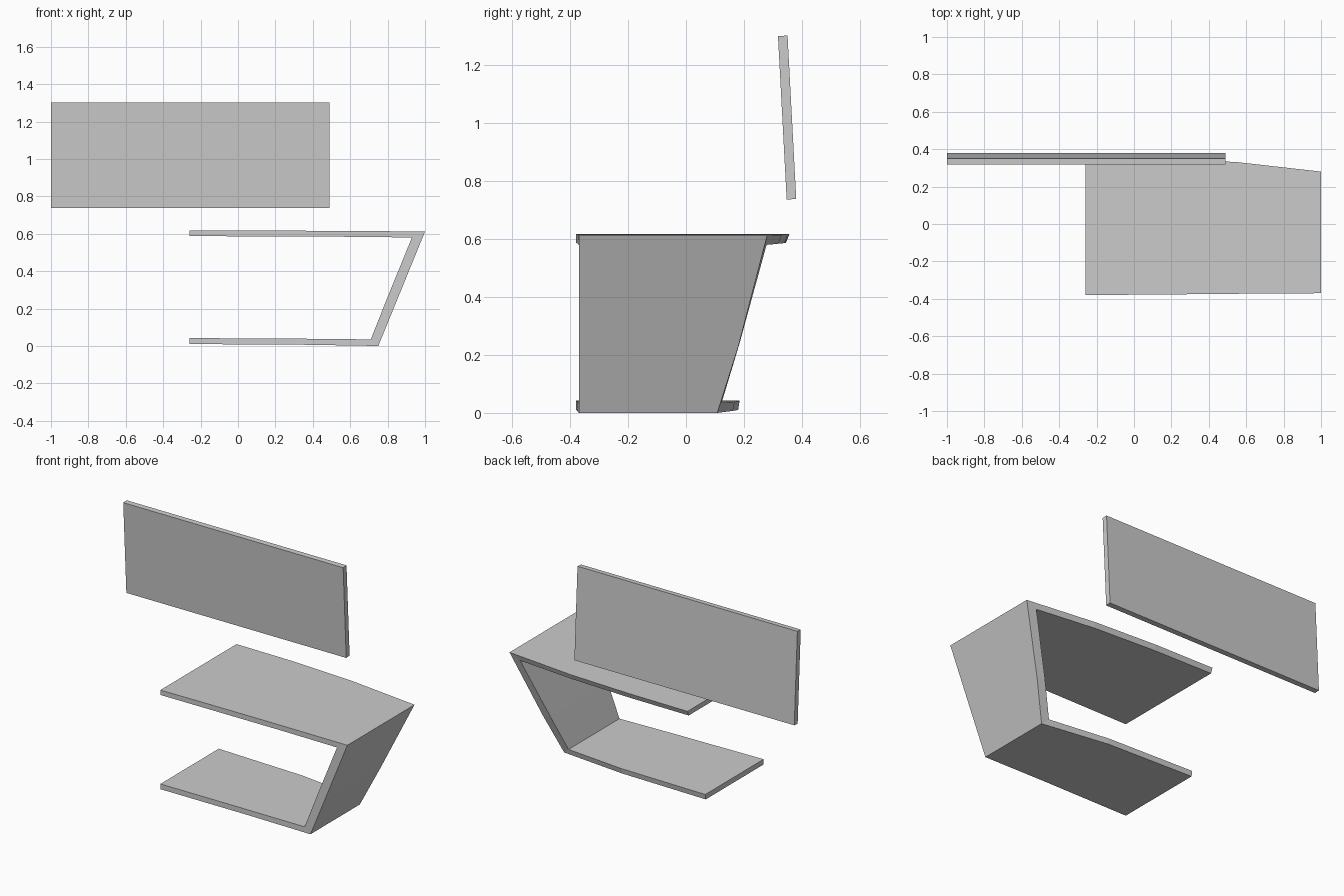
import bpy
import bmesh
from math import atan2
from mathutils import Vector

cube = bpy.data.objects.get("Cube")
if cube:
    bpy.data.objects.remove(cube, do_unlink=True)

# Single grey finish
grey = bpy.data.materials.new("light_grey")
grey.use_nodes = True
colour = (0.6, 0.6, 0.6, 1)
grey.diffuse_color = colour
grey.node_tree.nodes["Principled BSDF"].inputs["Base Color"].default_value = colour


def add_object(name, bm):
    bmesh.ops.recalc_face_normals(bm, faces=bm.faces)
    mesh = bpy.data.meshes.new(name)
    bm.to_mesh(mesh)
    bm.free()
    mesh.materials.append(grey)
    obj = bpy.data.objects.new(name, mesh)
    bpy.context.collection.objects.link(obj)
    return obj


def loft(name, sections):
    """Join four-cornered sections into one closed bent board."""
    bm = bmesh.new()
    rings = [[bm.verts.new(p) for p in s] for s in sections]
    for a, b in zip(rings, rings[1:]):
        for i in range(4):
            j = (i + 1) % 4
            bm.faces.new((a[i], a[j], b[j], b[i]))
    bm.faces.new(rings[0])
    bm.faces.new(rings[-1])
    return add_object(name, bm)


# Folded shelf: outer (x, z), inner (x, z), front y, back y outer and inner
stations = [
    ((-0.26, 0.62), (-0.26, 0.59), -0.38, 0.357, 0.345),
    ((0.14, 0.62), (0.14, 0.589), -0.377, 0.352, 0.34),
    ((0.55, 0.618), (0.55, 0.587), -0.373, 0.331, 0.319),
    ((1.0, 0.615), (0.93, 0.583), -0.37, 0.28, 0.278),
    ((0.843, 0.23), (0.79, 0.24), -0.37, 0.18, 0.184),
    ((0.75, 0.003), (0.71, 0.038), -0.37, 0.108, 0.123),
    ((0.32, 0.01), (0.32, 0.042), -0.375, 0.162, 0.168),
    ((-0.26, 0.013), (-0.26, 0.045), -0.38, 0.18, 0.185),
]
loft("folded_shelf", [
    ((o[0], front, o[1]), (o[0], back_o, o[1]),
     (i[0], back_i, i[1]), (i[0], front, i[1]))
    for o, i, front, back_o, back_i in stations])

# Back panel, leaning slightly forward
bm = bmesh.new()
bmesh.ops.create_cube(bm, size=1)
bmesh.ops.scale(bm, vec=Vector((1.49, 0.033, 0.565)), verts=bm.verts)
panel = add_object("back_panel", bm)
panel.location = (-0.255, 0.349, 1.0225)
panel.rotation_euler.x = atan2(0.03, 0.565)

# Rest the lowest edge on the ground
for obj in (panel, bpy.data.objects["folded_shelf"]):
    obj.location.z -= 0.003
